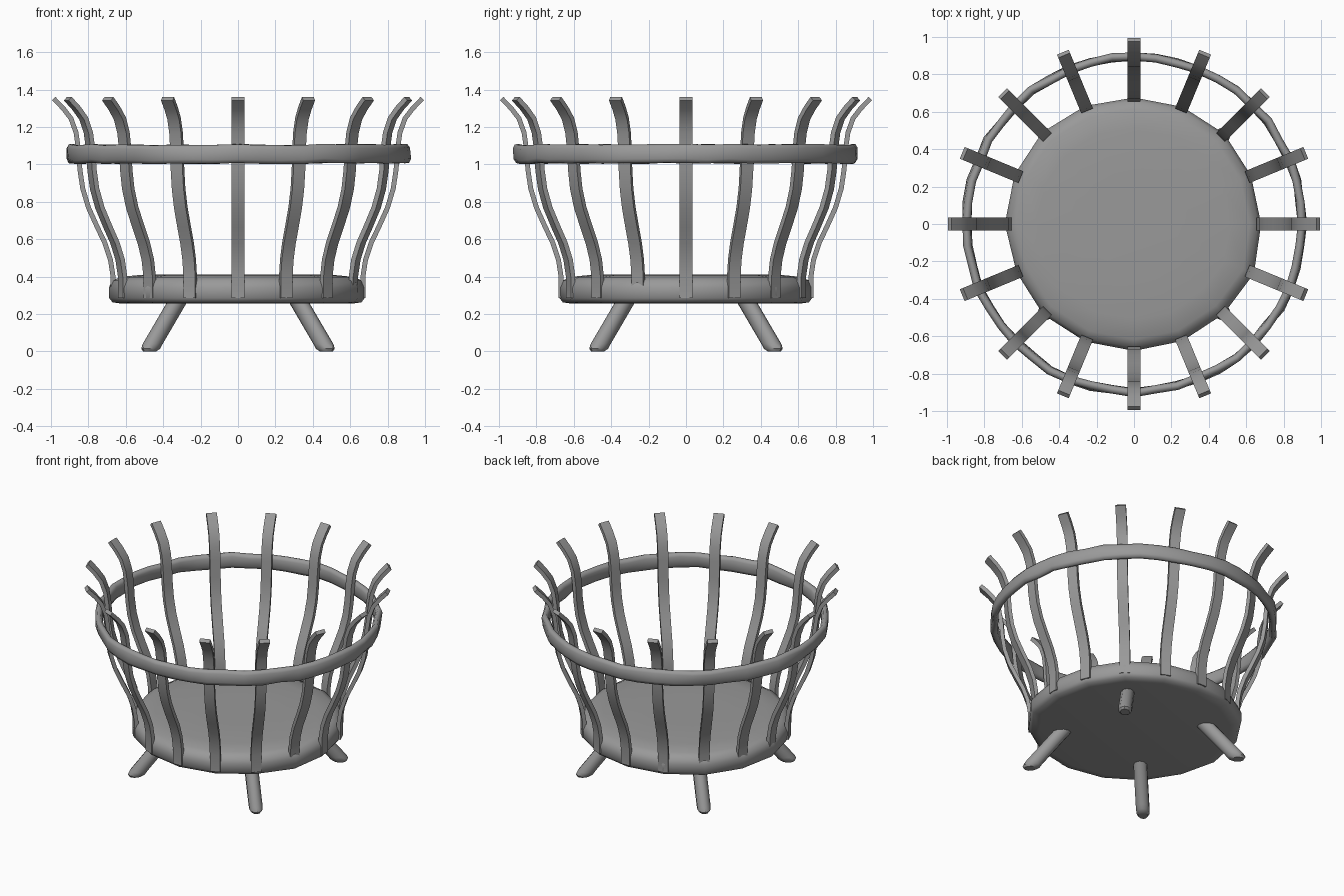
import bpy, bmesh, math, random
from mathutils import Vector, Matrix

random.seed(4)
if "Cube" in bpy.data.objects:
    bpy.data.objects.remove(bpy.data.objects["Cube"], do_unlink=True)

# Single grey metal
metal = bpy.data.materials.new("grey_metal")
metal.use_nodes = True
GREY = (0.32, 0.32, 0.32, 1)
metal.diffuse_color = GREY
metal.node_tree.nodes["Principled BSDF"].inputs["Base Color"].default_value = GREY

SLATS = 16


def finish(name, bm, angle=40):
    bmesh.ops.recalc_face_normals(bm, faces=bm.faces)
    mesh = bpy.data.meshes.new(name)
    bm.to_mesh(mesh)
    bm.free()
    mesh.materials.append(metal)
    obj = bpy.data.objects.new(name, mesh)
    bpy.context.collection.objects.link(obj)
    bpy.ops.object.select_all(action="DESELECT")
    obj.select_set(True)
    bpy.context.view_layer.objects.active = obj
    bpy.ops.object.shade_smooth_by_angle(angle=math.radians(angle))
    return obj


def skin(bm, loops, closed=False):
    """Bridge equal vertex loops; cap the ends unless the chain is closed."""
    n = len(loops[0])
    pairs = list(zip(loops, loops[1:]))
    if closed:
        pairs.append((loops[-1], loops[0]))
    else:
        bm.faces.new(loops[0])
        bm.faces.new(loops[-1])
    for a, b in pairs:
        for i in range(n):
            j = (i + 1) % n
            bm.faces.new((a[i], a[j], b[j], b[i]))


def polar(r, angle, z):
    return Vector((r * math.cos(angle), r * math.sin(angle), z))


# Rounded, hand-formed base plate
bm = bmesh.new()
profile = [(0.62, 0.255), (0.672, 0.262), (0.69, 0.285), (0.692, 0.34),
           (0.675, 0.378), (0.63, 0.398), (0.52, 0.409), (0.25, 0.412)]
wobble = [random.uniform(0.975, 1.005) for i in range(SLATS)]
loops = []
for r, z in profile:
    loops.append([bm.verts.new(polar(r * wobble[i], math.tau * i / SLATS, z))
                  for i in range(SLATS)])
skin(bm, loops)
finish("base_plate", bm, 60)

# Hammered upper hoop, flat band with rounded edges and a slight wobble
bm = bmesh.new()
SEGMENTS = 48
section = [(-0.022, -0.03), (-0.01, -0.05), (0.01, -0.05), (0.022, -0.03),
           (0.022, 0.03), (0.01, 0.05), (-0.01, 0.05), (-0.022, 0.03)]
loops = []
for i in range(SEGMENTS):
    a = math.tau * i / SEGMENTS
    tilt = Matrix.Rotation(random.uniform(-0.16, 0.16), 2)
    radius = 0.897 + random.uniform(-0.006, 0.006)
    lift = 1.055 + random.uniform(-0.004, 0.004)
    loop = []
    for p in section:
        q = tilt @ Vector(p)
        loop.append(bm.verts.new(polar(radius + q.x, a, lift + q.y)))
    loops.append(loop)
skin(bm, loops, closed=True)
finish("upper_hoop", bm, 60)

# Curved flat slats, flaring out at the tips
path = [(0.668, 0.285), (0.668, 0.40), (0.682, 0.49), (0.712, 0.58),
        (0.755, 0.67), (0.80, 0.77), (0.83, 0.87), (0.845, 0.97),
        (0.853, 1.08), (0.866, 1.17), (0.893, 1.245), (0.935, 1.30),
        (0.985, 1.351)]
HALF_WIDTH, HALF_THICK = 0.034, 0.013
for k in range(SLATS):
    bm = bmesh.new()
    loops = []
    for i, (r, z) in enumerate(path):
        before, after = path[max(i - 1, 0)], path[min(i + 1, len(path) - 1)]
        along = Vector((after[0] - before[0], after[1] - before[1])).normalized()
        out = Vector((along.y, -along.x)) * HALF_THICK
        loops.append([bm.verts.new((r + s * out.x, t * HALF_WIDTH, z + s * out.y))
                      for s, t in ((-1, -1), (1, -1), (1, 1), (-1, 1))])
    skin(bm, loops)
    bmesh.ops.rotate(bm, verts=bm.verts, cent=(0, 0, 0),
                     matrix=Matrix.Rotation(math.tau * k / SLATS, 3, "Z"))
    finish("slat_%02d" % (k + 1), bm)

# Four splayed round legs, cut level at the floor
names = ["back_left_leg", "back_right_leg", "front_right_leg", "front_left_leg"]
for k, name in enumerate(names):
    bm = bmesh.new()
    loops = []
    for r, z, half in ((0.43, 0.30, 0.045), (0.645, 0.04, 0.045),
                       (0.66, 0.015, 0.043), (0.668, 0.0, 0.03)):
        ring = []
        for i in range(10):
            t = math.tau * i / 10
            ring.append(bm.verts.new((r + 1.35 * half * math.cos(t),
                                      half * math.sin(t), z)))
        loops.append(ring)
    skin(bm, loops)
    bmesh.ops.rotate(bm, verts=bm.verts, cent=(0, 0, 0),
                     matrix=Matrix.Rotation(math.pi / 4 + k * math.pi / 2, 3, "Z"))
    finish(name, bm)
